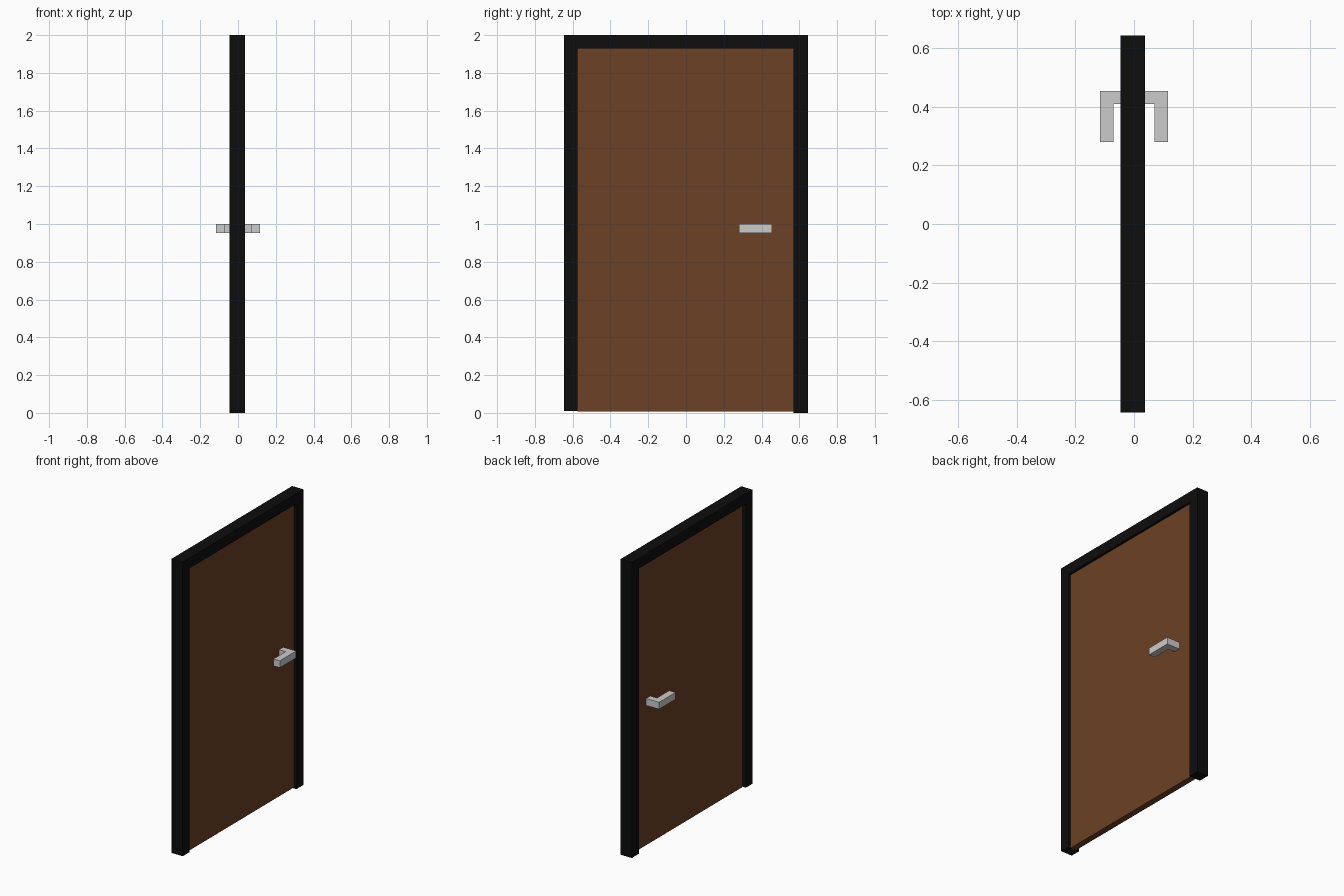
import bpy
import bmesh

cube = bpy.data.objects.get("Cube")
if cube:
    bpy.data.objects.remove(cube, do_unlink=True)


def material(name, rgb):
    m = bpy.data.materials.new(name)
    m.use_nodes = True
    m.diffuse_color = (*rgb, 1)
    m.node_tree.nodes["Principled BSDF"].inputs["Base Color"].default_value = (*rgb, 1)
    return m


black = material("black_frame", (0.004, 0.004, 0.004))
wood = material("brown_wood", (0.15, 0.053, 0.018))
metal = material("light_grey_metal", (0.6, 0.6, 0.6))


def prism(name, profile, axis, low, high, mat):
    """Extrude a flat outline along x (outline in y, z) or z (outline in x, y)."""
    bm = bmesh.new()
    points = [(low, a, b) if axis == "x" else (a, b, low) for a, b in profile]
    face = bm.faces.new([bm.verts.new(p) for p in points])
    grown = bmesh.ops.extrude_face_region(bm, geom=[face])["geom"]
    depth = high - low
    bmesh.ops.translate(bm, vec=(depth, 0, 0) if axis == "x" else (0, 0, depth),
                        verts=[g for g in grown if isinstance(g, bmesh.types.BMVert)])
    bmesh.ops.recalc_face_normals(bm, faces=bm.faces)
    mesh = bpy.data.meshes.new(name)
    bm.to_mesh(mesh)
    bm.free()
    mesh.materials.append(mat)
    obj = bpy.data.objects.new(name, mesh)
    bpy.context.collection.objects.link(obj)
    return obj


# Frame: one arch outline, the hinge side ending slightly above the floor
half, inner_left, inner_right, lintel = 0.645, -0.575, 0.57, 1.93
prism("door_frame",
      [(-half, 0.01), (-half, 2), (half, 2), (half, 0),
       (inner_right, 0), (inner_right, lintel), (inner_left, lintel), (inner_left, 0.01)],
      "x", -0.046, 0.038, black)

# Door leaf, recessed in the frame
prism("door_panel",
      [(inner_left, 0.008), (inner_right, 0.008), (inner_right, lintel), (inner_left, lintel)],
      "x", -0.021, 0.021, wood)

# L-shaped lever handles, one on each face
for name, side in (("left_handle", 1), ("right_handle", -1)):
    outline = [(0.021, 0.41), (0.07, 0.41), (0.07, 0.28),
               (0.117, 0.28), (0.117, 0.455), (0.021, 0.455)]
    prism(name, [(side * x, y) for x, y in outline], "z", 0.953, 1.0, metal)
